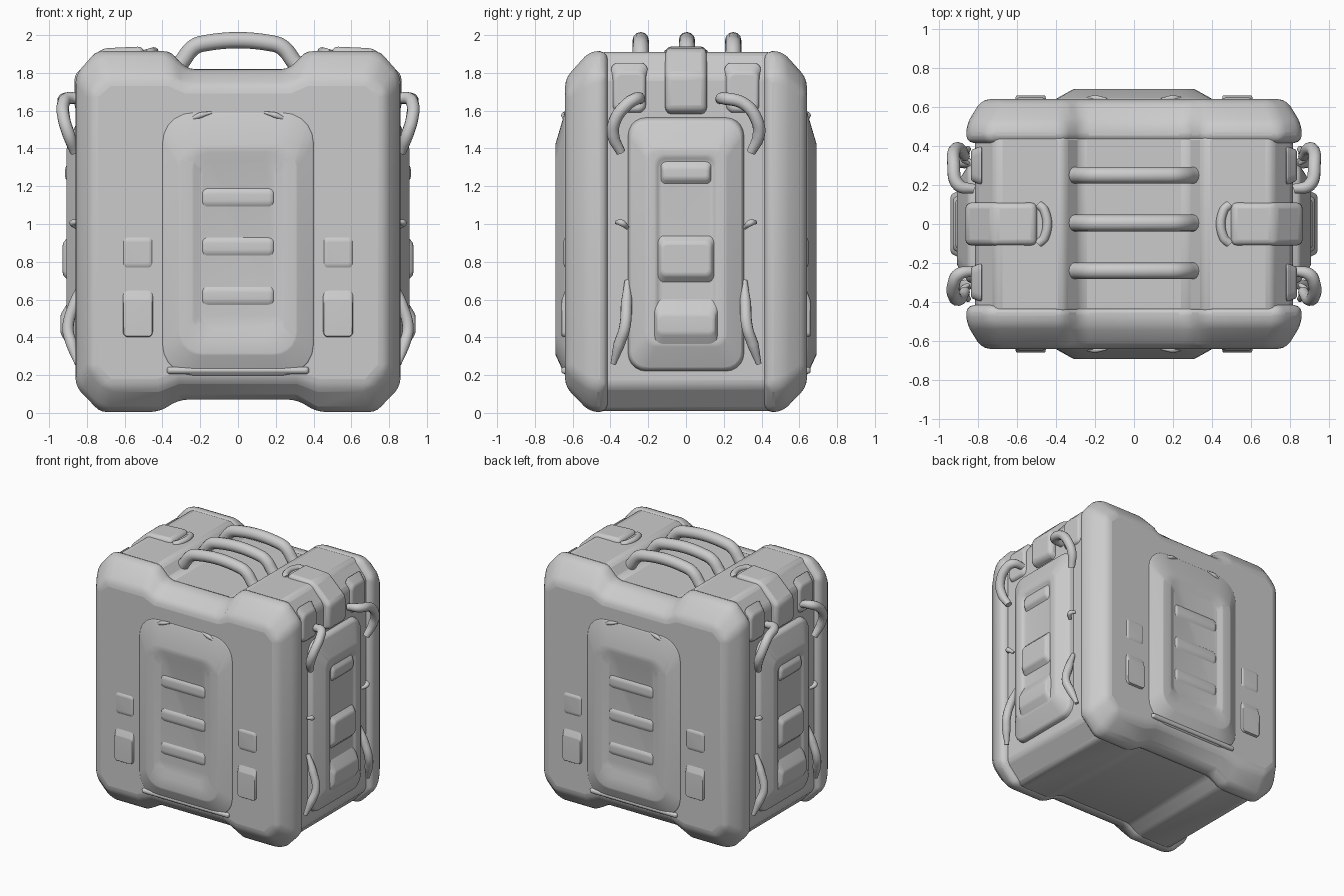
import bpy, bmesh, math
from mathutils import Matrix, Vector

if "Cube" in bpy.data.objects:
    bpy.data.objects.remove(bpy.data.objects["Cube"], do_unlink=True)

grey = bpy.data.materials.new("matte_grey")
grey.use_nodes = True
GREY = (0.6, 0.6, 0.6, 1)
grey.diffuse_color = GREY
bsdf = next(n for n in grey.node_tree.nodes if n.type == 'BSDF_PRINCIPLED')
bsdf.inputs["Base Color"].default_value = GREY
bsdf.inputs["Roughness"].default_value = 0.6


def finish(ob, bevel=0.0, angle=40):
    ob.data.materials.clear()
    ob.data.materials.append(grey)
    if bevel:
        m = ob.modifiers.new("soft_edges", 'BEVEL')
        m.width, m.segments = bevel, 3
        m.limit_method, m.angle_limit = 'ANGLE', math.radians(20)
    bpy.ops.object.select_all(action='DESELECT')
    ob.select_set(True)
    bpy.context.view_layer.objects.active = ob
    bpy.ops.object.shade_smooth_by_angle(angle=math.radians(angle))
    return ob


def loft(name, rings, bevel=0.0, turn=0, angle=40):
    """Skin equal-length rings of points, capped at both ends."""
    bm = bmesh.new()
    rows = [[bm.verts.new(p) for p in ring] for ring in rings]
    n = len(rows[0])
    for a, b in zip(rows, rows[1:]):
        for i in range(n):
            j = (i + 1) % n
            bm.faces.new((a[i], a[j], b[j], b[i]))
    bm.faces.new(rows[0])
    bm.faces.new(rows[-1])
    bm.transform(Matrix.Rotation(math.radians(turn), 4, 'Z'))
    bmesh.ops.recalc_face_normals(bm, faces=bm.faces)
    me = bpy.data.meshes.new(name)
    bm.to_mesh(me)
    bm.free()
    ob = bpy.data.objects.new(name, me)
    bpy.context.collection.objects.link(ob)
    return finish(ob, bevel, angle)


def rounded(half, lo, hi, depth, r, x=0, seg=5):
    """Rounded rectangle in the front plane, pushed out by depth."""
    pts = []
    for k, (sx, z) in enumerate(((1, hi - r), (-1, hi - r), (-1, lo + r), (1, lo + r))):
        for s in range(seg + 1):
            a = math.pi / 2 * (k + s / seg)
            pts.append((x + sx * (half - r) + r * math.cos(a), -depth, z + r * math.sin(a)))
    return pts


def panel(name, rows, turn=0, x=0, bevel=0.012):
    return loft(name, [rounded(*row, x=x) for row in rows], bevel, turn)


def tube(name, pts, r, taper=1.0):
    cu = bpy.data.curves.new(name, 'CURVE')
    cu.dimensions, cu.resolution_u = '3D', 8
    cu.bevel_depth, cu.bevel_resolution, cu.use_fill_caps = r, 4, True
    sp = cu.splines.new('BEZIER')
    sp.bezier_points.add(len(pts) - 1)
    for i, (bp, p) in enumerate(zip(sp.bezier_points, pts)):
        bp.co = p
        bp.handle_left_type = bp.handle_right_type = 'AUTO'
        bp.radius = taper if i in (0, len(pts) - 1) else 1
    ob = bpy.data.objects.new(name, cu)
    bpy.context.collection.objects.link(ob)
    bpy.ops.object.select_all(action='DESELECT')
    ob.select_set(True)
    bpy.context.view_layer.objects.active = ob
    bpy.ops.object.convert(target='MESH')
    return finish(bpy.context.object, angle=60)


def mirrored(half, y, squeeze=0.0, drop=0.0):
    """Full outline at depth y from its right half, listed top to bottom."""
    pts = [(x - (squeeze if x > 0.6 else 0), z - (drop if z > 1 else -drop)) for x, z in half]
    return [(x, y, z) for x, z in pts] + [(-x, y, z) for x, z in reversed(pts)]


# outline with the notches at top and bottom, full size and at the chamfered face
FULL = [(.27, 1.82), (.36, 1.915), (.75, 1.915), (.86, 1.79),
        (.86, .14), (.73, .005), (.42, .005), (.31, .07)]
FACE = [(.27, 1.73), (.36, 1.77), (.69, 1.77), (.78, 1.69),
        (.78, .24), (.69, .14), (.42, .14), (.31, .18)]

# front and back shells, and the narrower core between them
for name, s in (("front_shell", -1), ("back_shell", 1)):
    loft(name, [mirrored(FACE, s * .64), mirrored(FULL, s * .51), mirrored(FULL, s * .415)], .04)
loft("core", [mirrored(FULL, y, .045, .004) for y in (-.46, .46)], .03)

# large raised panels and details of the front and back
for side, turn in (("front", 0), ("back", 180)):
    panel(side + "_panel", [(.41, .19, 1.6, .60, .16), (.40, .2, 1.59, .642, .16),
                            (.31, .31, 1.42, .692, .12), (.24, .4, 1.38, .692, .09),
                            (.20, .45, 1.33, .674, .07)], turn, bevel=.02)
    for i, z in enumerate((.62, .88, 1.14)):
        panel(f"{side}_panel_rib_{i}", [(.2, z - .07, z + .07, .66, .04),
                                        (.18, z - .03, z + .03, .685, .02)], turn)
    panel(side + "_bottom_ledge", [(.39, .2, .25, .6, .02), (.37, .21, .24, .66, .012)], turn)
    for tag, s in (("right", -1), ("left", 1)):
        # sloped latch pads, deepest at their lower edge
        pad = panel(f"{side}_{tag}_latch_pad", [(.085, .39, .67, .6, .03), (.08, .4, .66, .635, .03),
                                               (.075, .405, .6, .658, .02)], turn, s * .53)
        panel(f"{side}_{tag}_upper_pad", [(.09, .74, .95, .62, .03), (.07, .78, .92, .648, .02)],
              turn, s * .53)
        flip = -1 if turn else 1
        tube(f"{side}_{tag}_brow_clip", [(s * .14, flip * -.64, 1.59), (s * .2, flip * -.645, 1.575),
                                        (s * .26, flip * -.64, 1.55)], .016, .4)

# side panels, straps, grips and clips
for side, turn, s in (("left", 90, 1), ("right", -90, -1)):
    panel(side + "_side_panel", [(.315, .21, 1.58, .77, .1), (.30, .23, 1.55, .85, .09),
                                 (.21, .36, 1.4, .908, .06), (.16, .42, 1.36, .908, .05),
                                 (.14, .45, 1.33, .892, .04)], turn, bevel=.018)
    panel(side + "_side_foot_bump", [(.18, .32, .62, .88, .05), (.15, .42, .52, .94, .03)], turn)
    panel(side + "_side_block", [(.16, .68, .95, .88, .04), (.13, .73, .9, .928, .03)], turn)
    panel(side + "_side_rib", [(.14, 1.2, 1.35, .88, .03), (.12, 1.24, 1.3, .915, .02)], turn)

    # wide strap bent over the top edge, with a tilted finger lip
    strap = [(.5, 1.94), (.72, 1.93), (.865, 1.79), (.865, 1.6), (.75, 1.56), (.49, 1.85)]
    loft(side + "_top_strap", [[(s * x, y, z) for x, z in strap] for y in (-.11, .11)], .03)
    tube(side + "_finger_lip", [(s * .49, -.1, 1.9), (s * .46, -.07, 1.908), (s * .46, .07, 1.908),
                                (s * .49, .1, 1.9)], .024)
    for e, tag in ((-1, "front"), (1, "back")):
        # shoulder beside the strap
        panel(f"{side}_{tag}_shoulder", [(.1, 1.57, 1.86, .78, .04), (.08, 1.6, 1.8, .835, .04)],
              turn, e * s * .3)
        inner = .2 if e > 0 else .26
        tube(f"{side}_{tag}_side_grip",
             [(s * x, e * y, z) for x, y, z in
              ((.82, inner - .02, 1.66), (.9, inner, 1.665), (.925, .31, 1.635),
               (.92, .375, 1.55), (.895, .385, 1.47), (.865, .345, 1.38))], .033, .75)
        tube(f"{side}_{tag}_lower_strap",
             [(s * x, e * y, z) for x, y, z in
              ((.82, .31, .70), (.865, .315, .58), (.9, .325, .45), (.88, .355, .36),
               (.85, .385, .26))], .03, .5)
        tube(f"{side}_{tag}_side_clip", [(s * .85, e * .31, .98), (s * .875, e * .34, 1.005),
                                        (s * .85, e * .37, 1.01)], .018, .6)

# three carrying handles in the top notch
bend = [(.33, 1.82), (.3, 1.855), (.235, 1.935), (.175, 1.957)]
path = [(-x, z) for x, z in bend] + [(x, z) for x, z in reversed(bend)]
for tag, y in (("front", -.24), ("middle", .005), ("back", .25)):
    tube(tag + "_carry_handle", [(x, y, z) for x, z in path], .043, 1.1)
